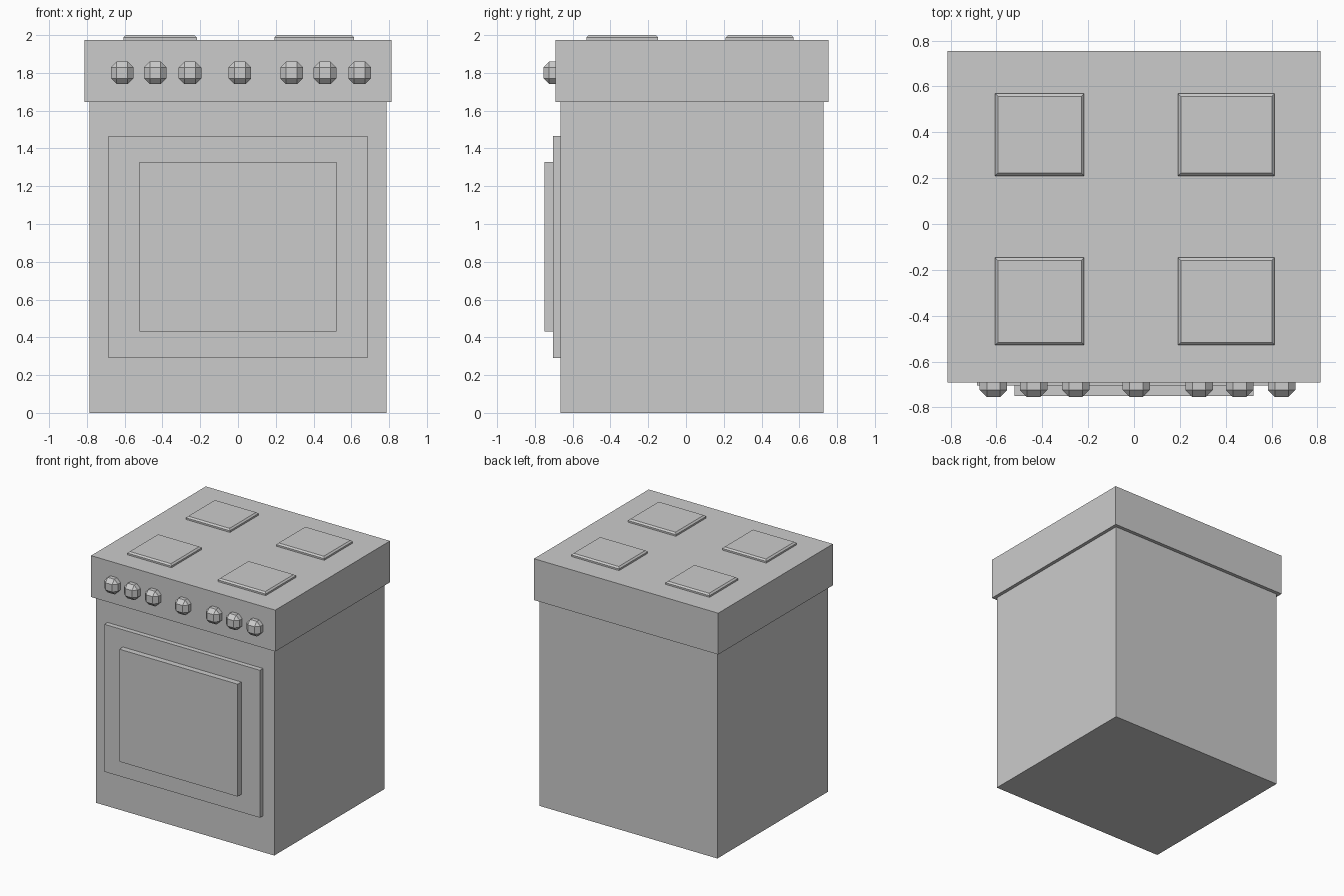
import bpy
import bmesh
from mathutils import Vector

if "Cube" in bpy.data.objects:
    bpy.data.objects.remove(bpy.data.objects["Cube"])


def box(name, lo, hi, bevel=0.0, top_only=False):
    """Box between two corners, with an optional one-segment chamfer."""
    lo, hi = Vector(lo), Vector(hi)
    size, mid = hi - lo, (lo + hi) / 2
    bm = bmesh.new()
    bmesh.ops.create_cube(bm, size=1)
    bmesh.ops.scale(bm, vec=size, verts=bm.verts)
    if bevel:
        edges = [e for e in bm.edges
                 if not top_only or all(v.co.z > 0 for v in e.verts)]
        bmesh.ops.bevel(bm, geom=edges, offset=bevel, offset_type='OFFSET',
                        segments=1, profile=0.5, affect='EDGES')
    mesh = bpy.data.meshes.new(name)
    bm.to_mesh(mesh)
    bm.free()
    obj = bpy.data.objects.new(name, mesh)
    obj.location = mid
    bpy.context.collection.objects.link(obj)
    return obj


# Main cabinet and overhanging cooktop
box("oven_body", (-0.786, -0.665, 0), (0.786, 0.727, 1.645))
box("cooktop", (-0.813, -0.691, 1.645), (0.813, 0.755, 1.975))

# Oven door and raised window panel
box("oven_door", (-0.686, -0.704, 0.29), (0.686, -0.665, 1.466))
box("door_window", (-0.522, -0.75, 0.432), (0.522, -0.704, 1.329))

# Four hot plates, each a slightly different size
for side, x0, x1 in (("left", -0.606, -0.218), ("right", 0.192, 0.614)):
    for row, y0, y1 in (("front", -0.528, -0.147), ("back", 0.21, 0.569)):
        box(f"hot_plate_{row}_{side}", (x0, y0, 1.975), (x1, y1, 2.0),
            bevel=0.012, top_only=True)

# Row of chamfered control knobs
R = 0.06
for i, x in enumerate((-0.613, -0.438, -0.254, 0.01, 0.284, 0.461, 0.644)):
    box(f"control_knob_{i + 1}", (x - R, -0.755, 1.80 - R),
        (x + R, -0.755 + 2 * R, 1.80 + R), bevel=0.031)
